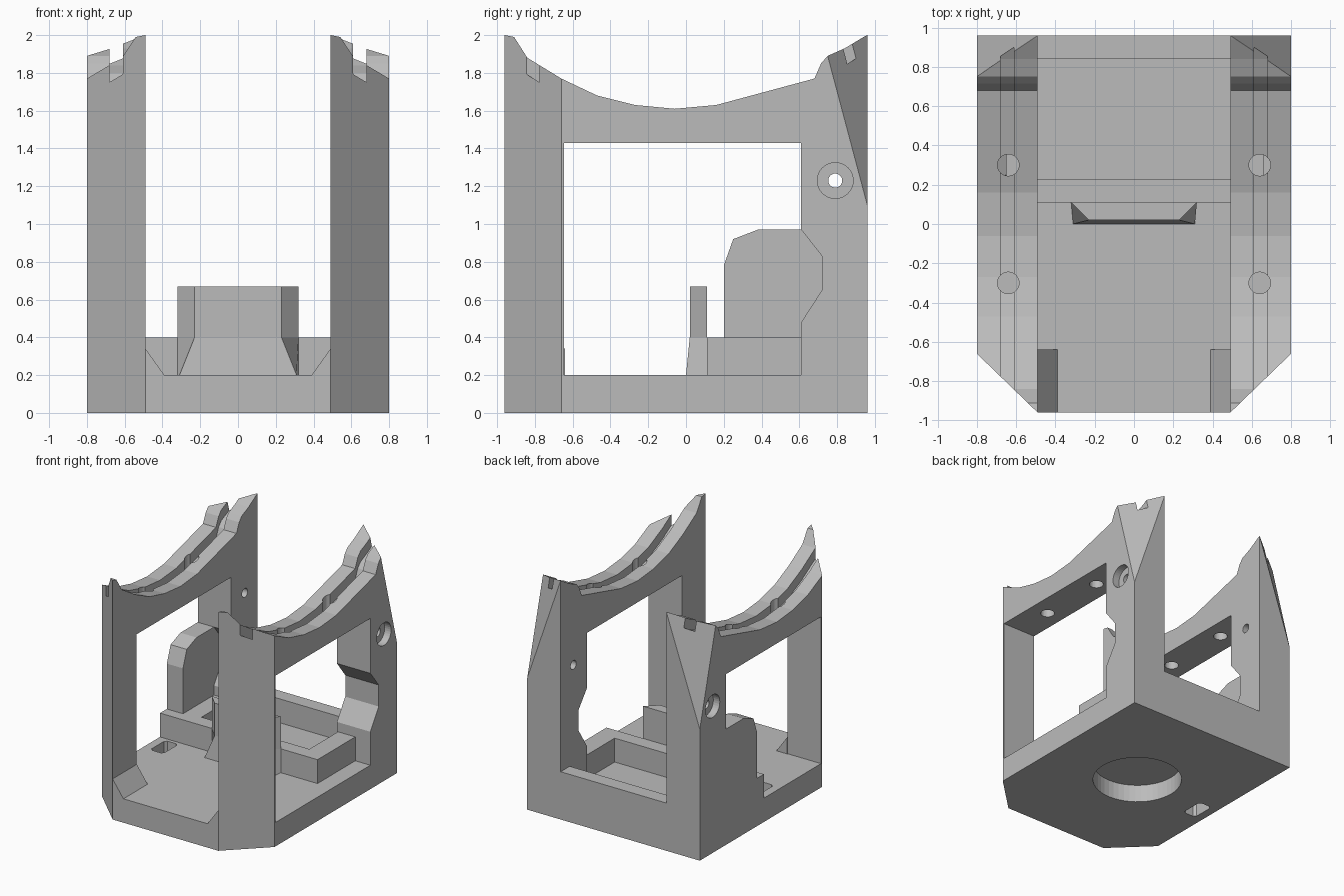
import bpy, bmesh, math
from mathutils import Vector, Matrix

old = bpy.data.objects.get("Cube")
if old:
    bpy.data.objects.remove(old, do_unlink=True)

grey = bpy.data.materials.new("plain_grey")
grey.use_nodes = True
grey.diffuse_color = (0.5, 0.5, 0.5, 1)
grey.node_tree.nodes["Principled BSDF"].inputs["Base Color"].default_value = (0.5, 0.5, 0.5, 1)


def finish(name, bm):
    bmesh.ops.recalc_face_normals(bm, faces=bm.faces)
    mesh = bpy.data.meshes.new(name)
    bm.to_mesh(mesh)
    bm.free()
    mesh.materials.append(grey)
    obj = bpy.data.objects.new(name, mesh)
    bpy.context.collection.objects.link(obj)
    return obj


def loft(name, rings):
    """Solid through equal-sized rings of points."""
    bm = bmesh.new()
    rows = [[bm.verts.new(p) for p in ring] for ring in rings]
    bm.faces.new(rows[0])
    bm.faces.new(rows[-1])
    for a, b in zip(rows, rows[1:]):
        for i in range(len(a)):
            j = (i + 1) % len(a)
            bm.faces.new((a[i], a[j], b[j], b[i]))
    return finish(name, bm)


def prism_z(name, pts, lo, hi):
    return loft(name, [[(x, y, z) for x, y in pts] for z in (lo, hi)])


def prism_x(name, pts, lo, hi):
    return loft(name, [[(x, y, z) for y, z in pts] for x in (lo, hi)])


def prism_y(name, pts, lo, hi):
    return loft(name, [[(x, y, z) for x, z in pts] for y in (lo, hi)])


def box(name, x0, x1, y0, y1, z0, z1):
    return prism_z(name, [(x0, y0), (x1, y0), (x1, y1), (x0, y1)], z0, z1)


def cylinder(name, centre, radius, depth, axis="Z", segments=48):
    bm = bmesh.new()
    turn = Matrix.Rotation(math.pi / 2, 4, "Y") if axis == "X" else Matrix()
    bmesh.ops.create_cone(bm, cap_ends=True, segments=segments, radius1=radius,
                          radius2=radius, depth=depth,
                          matrix=Matrix.Translation(centre) @ turn)
    return finish(name, bm)


def cut(obj, *cutters):
    """Subtract the cutters, bake the result and remove them."""
    for cutter in cutters:
        mod = obj.modifiers.new("cut", "BOOLEAN")
        mod.operation, mod.solver, mod.object = "DIFFERENCE", "EXACT", cutter
        graph = bpy.context.evaluated_depsgraph_get()
        baked = bpy.data.meshes.new_from_object(obj.evaluated_get(graph))
        obj.modifiers.clear()
        obj.data = baked
        bpy.data.objects.remove(cutter, do_unlink=True)


# Base plate with clipped front corners, round recess below and a cable slot
base = prism_z("base_plate", [(-0.8, 0.96), (0.8, 0.96), (0.8, -0.66), (0.49, -0.96),
                              (-0.49, -0.96), (-0.8, -0.66)], 0, 0.2)
slot = prism_z("slot", [(-0.73, -0.1), (-0.71, -0.12), (-0.63, -0.12), (-0.61, -0.1),
                        (-0.61, 0.06), (-0.63, 0.08), (-0.71, 0.08), (-0.73, 0.06)], -0.1, 0.3)
cut(base, cylinder("recess", (0, 0.04, 0), 0.35, 0.3), slot)

# Open tray at the back
tray = box("rear_tray", -0.8, 0.66, 0.11, 0.96, 0.2, 0.4)
cut(tray, box("pocket", -0.5, 0.5, 0.23, 0.84, 0.1, 0.5))

# Upright tab in front of the tray, flared at its foot
section = [(-0.32, 0.11), (-0.23, 0.02), (0.23, 0.02), (0.32, 0.11)]
foot = [(-0.32, 0.11), (-0.31, 0.0), (0.31, 0.0), (0.32, 0.11)]
loft("upright_tab", [[(x, y, z) for x, y in ring]
                     for ring, z in ((foot, 0.2), (section, 0.4), (section, 0.67))])

# Side guard plate on the right
prism_x("side_guard", [(0.2, 0.4), (0.2, 0.78), (0.25, 0.92), (0.38, 0.97), (0.61, 0.97),
                       (0.75, 0.97), (0.75, 0.4)], -0.8, -0.65)

# Side frames: cradle-shaped top edge and a notched window
cradle = [(-0.96, 2.0), (-0.91, 1.99), (-0.84, 1.88), (-0.66, 1.77), (-0.47, 1.68),
          (-0.27, 1.63), (-0.06, 1.61), (0.16, 1.63), (0.42, 1.7), (0.68, 1.77),
          (0.715, 1.85), (0.75, 1.89), (0.84, 1.93), (0.94, 1.99), (0.96, 2.0)]
window = [(-0.645, 0.1), (-0.645, 1.43), (0.61, 1.43), (0.61, 0.97), (0.72, 0.83),
          (0.72, 0.65), (0.61, 0.48), (0.61, 0.1)]
groove = [(y, z - 0.09) for y, z in cradle]
groove = [(-1.1, groove[0][1])] + groove + [(1.1, groove[-1][1]), (1.1, 2.3), (-1.1, 2.3)]


def side_frame(name, s):
    frame = prism_x(name, cradle + [(0.96, 0.2), (-0.96, 0.2)], s * 0.49, s * 0.8)
    corner = prism_z("corner", [(s * 0.49, -0.96), (s * 0.8, -0.66), (s * 1.11, -0.36),
                                (s * 1.2, -1.2), (s * 0.49, -1.2)], 0, 2.3)
    # slanted cut across the rear outer corner
    tri = [Vector(p) for p in ((s * 0.8, 0.75, 1.89), (s * 0.8, 0.96, 1.1), (s * 0.49, 0.96, 2.0))]
    mid = sum(tri, Vector()) / 3
    out = (tri[1] - tri[0]).cross(tri[2] - tri[0]).normalized() * s
    near = [mid + (p - mid) * 4 for p in tri]
    slant = loft("slant", [near, [p + out for p in near]])
    cut(frame, corner, slant,
        prism_x("window", window, s * 0.3, s * 1.0),
        prism_x("groove", groove, s * 0.61, s * 0.68),
        cylinder("bolt_hole", (s * 0.65, 0.79, 1.23), 0.037, 0.8, "X", 32),
        cylinder("bolt_seat", (s * 0.8, 0.79, 1.23), 0.095, 0.12, "X", 32),
        *[cylinder("pin_hole", (s * 0.64, y, 1.5), 0.055, 0.8, "Z", 32) for y in (-0.3, 0.3)])
    # sloped gusset at the foot of the front post
    prism_y(name + "_gusset", [(s * 0.49, 0.2), (s * 0.49, 0.34), (s * 0.39, 0.2)], -0.96, -0.64)


side_frame("left_side_frame", 1)
side_frame("right_side_frame", -1)
